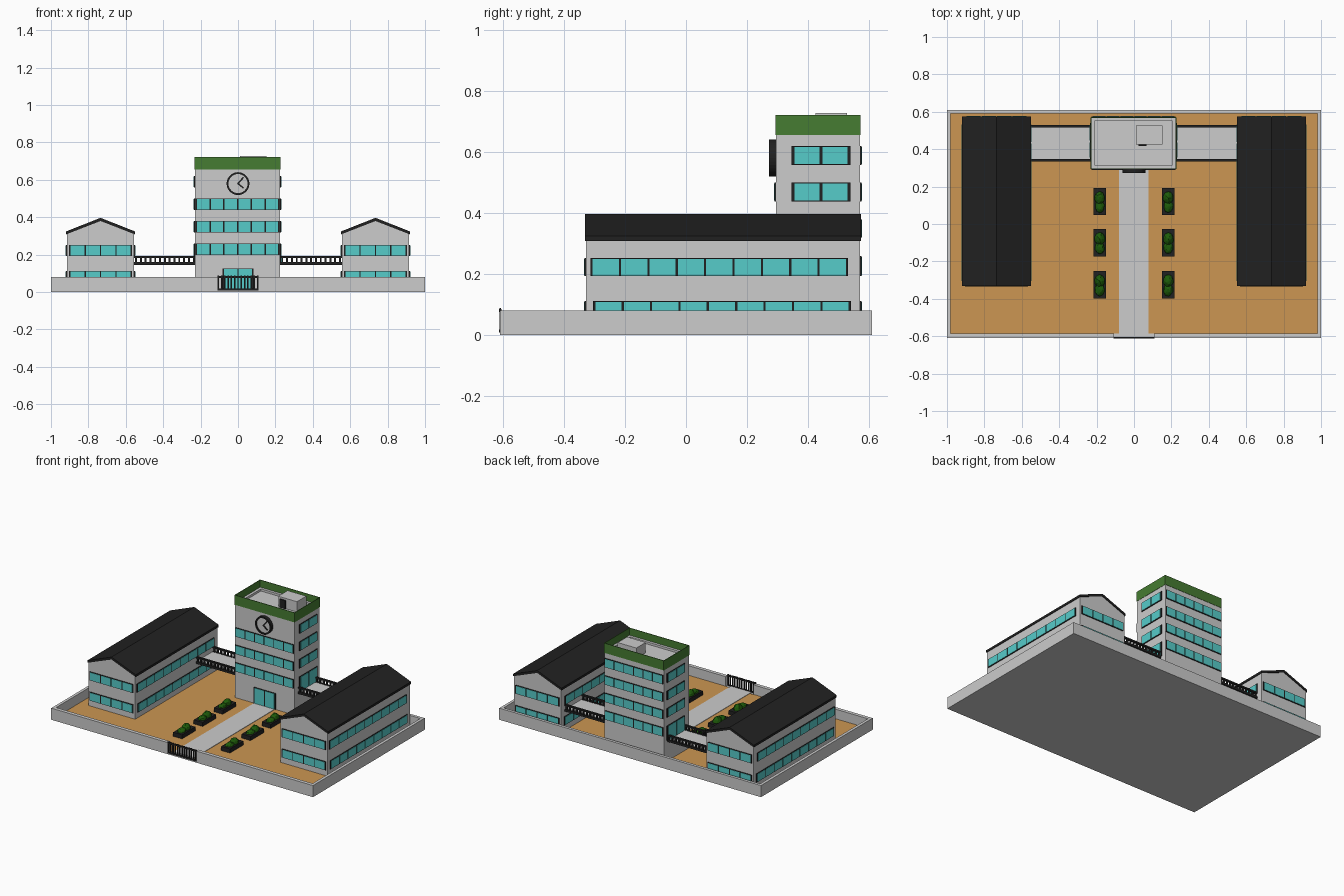
import bpy, bmesh, math, random
from mathutils import Matrix, Vector

if "Cube" in bpy.data.objects:
    bpy.data.objects.remove(bpy.data.objects["Cube"])

random.seed(4)


def srgb(r, g, b):
    return tuple(((c / 255 + 0.055) / 1.055) ** 2.4 for c in (r, g, b)) + (1,)


def material(name, *rgb):
    m = bpy.data.materials.new(name)
    m.diffuse_color = srgb(*rgb)
    m.use_nodes = True
    m.node_tree.nodes["Principled BSDF"].inputs["Base Color"].default_value = m.diffuse_color
    return m


GREY = material("light grey", 204, 204, 204)
DARK = material("near black", 33, 33, 33)
GLASS = material("teal glass", 86, 204, 202)
SAND = material("sandy ground", 204, 150, 82)
FENCE = material("fence green", 70, 124, 50)
LEAF = material("leaf green", 30, 92, 10)

parts = {}


def part(name, mat):
    """One growing mesh per named part."""
    if name not in parts:
        parts[name] = (bmesh.new(), mat)
    return parts[name][0]


def box(name, mat, x0, x1, y0, y1, z0, z1):
    m = Matrix.Translation(((x0 + x1) / 2, (y0 + y1) / 2, (z0 + z1) / 2))
    m = m @ Matrix.Diagonal((abs(x1 - x0), abs(y1 - y0), abs(z1 - z0), 1))
    bmesh.ops.create_cube(part(name, mat), size=1, matrix=m)


def extrude_profile(name, mat, pts, y0, y1):
    """Closed x-z outline pushed along y."""
    bm = part(name, mat)
    f = bm.faces.new([bm.verts.new((x, y0, z)) for x, z in pts])
    g = bmesh.ops.extrude_face_region(bm, geom=[f])["geom"]
    bmesh.ops.translate(bm, vec=(0, y1 - y0, 0),
                        verts=[v for v in g if isinstance(v, bmesh.types.BMVert)])
    bmesh.ops.recalc_face_normals(bm, faces=bm.faces[:])


def windows(name, axis, wall, out, u0, u1, z0, z1, n, bar=0.007):
    """Dark plate with n glass panes on a wall; out is the outward sign."""
    def plate(kind, mat, a, b, c, d, t):
        w = sorted((wall - 0.002 * out, wall + t * out))
        if axis == "y":
            box(name + kind, mat, a, b, *w, c, d)
        else:
            box(name + kind, mat, *w, a, b, c, d)
    plate("_frames", DARK, u0, u1, z0, z1, 0.005)
    step = (u1 - u0 - bar) / n
    for i in range(n):
        a = u0 + bar + i * step
        plate("_glass", GLASS, a, a + step - bar, z0 + 0.003, z1 - 0.003, 0.007)


# Base slab, yard, path
G = 0.014
box("base_slab", GREY, -1, 1, -0.61, 0.61, 0, 0.01)
box("yard", SAND, -0.98, 0.98, -0.585, 0.59, 0.008, G)
box("path", GREY, -0.08, 0.077, -0.60, 0.30, 0.009, G + 0.003)

# Perimeter wall with a gap for the gate
for s in (-1, 1):
    box("perimeter_wall", GREY, s * 0.98, s, -0.61, 0.61, 0.005, 0.08)
    box("perimeter_wall", GREY, s * 0.108, s * 0.98, -0.61, -0.585, 0.005, 0.08)
box("perimeter_wall", GREY, -0.98, 0.98, 0.59, 0.61, 0.005, 0.08)

# Gate
for z in (0.008, 0.075):
    box("gate", DARK, -0.11, 0.11, -0.613, -0.605, z, z + 0.01)
for i in range(13):
    x = -0.105 + i * 0.0175
    box("gate", DARK, x - 0.004, x + 0.004, -0.612, -0.606, 0.008, 0.088)

# Tower
TX0, TX1, TY0, TY1 = -0.23, 0.225, 0.295, 0.57
box("tower", GREY, TX0, TX1, TY0, TY1, 0.01, 0.657)
for z in (0.197, 0.318, 0.438, 0.558):
    if z < 0.5:
        windows("tower", "y", TY0, -1, -0.226, 0.222, z, z + 0.062, 6)
    windows("tower", "y", TY1, 1, -0.226, 0.222, z, z + 0.062, 6)
    for wall, s in ((TX0, -1), (TX1, 1)):
        low = 0.157 if z < 0.3 else z
        windows("tower", "x", wall, s, 0.345, 0.539, low, z + 0.062, 2, 0.01)
windows("entrance_door", "y", TY0, -1, -0.083, 0.083, G, 0.126, 2, 0.008)

# Green roof fence, rim and stair hut
for y in (TY0, TY1):
    box("roof_fence", FENCE, TX0, TX1, y - 0.002, y + 0.002, 0.655, 0.722)
    s = 1 if y == TY0 else -1
    box("roof_rim", GREY, TX0 + .002, TX1 - .002, y + s * .002, y + s * 0.02, 0.65, 0.672)
for x in (TX0, TX1):
    box("roof_fence", FENCE, x - 0.002, x + 0.002, TY0, TY1, 0.655, 0.722)
    s = 1 if x == TX0 else -1
    box("roof_rim", GREY, x + s * .002, x + s * 0.02, TY0 + .02, TY1 - .02, 0.65, 0.672)
box("stair_hut", GREY, 0.01, 0.153, 0.425, 0.527, 0.65, 0.728)
box("stair_hut_door", DARK, 0.025, 0.068, 0.418, 0.427, 0.657, 0.715)


# Clock: rim, face, hands
def disc(name, mat, r, y0, y1):
    m = Matrix.Translation((0, (y0 + y1) / 2, 0.58)) @ Matrix.Rotation(math.pi / 2, 4, "X")
    bmesh.ops.create_cone(part(name, mat), cap_ends=True, segments=32, radius1=r,
                          radius2=r, depth=y1 - y0, matrix=m)


bm = part("clock_rim", DARK)
rings = []
for r, y in ((0.061, 0.297), (0.061, 0.272), (0.051, 0.272), (0.051, 0.297)):
    rings.append([bm.verts.new((r * math.cos(a), y, 0.58 + r * math.sin(a)))
                  for a in (i * math.tau / 32 for i in range(32))])
for k in range(4):
    p, q = rings[k], rings[(k + 1) % 4]
    for i in range(32):
        j = (i + 1) % 32
        bm.faces.new((p[i], p[j], q[j], q[i]))
bmesh.ops.recalc_face_normals(bm, faces=bm.faces[:])
disc("clock_face", GREY, 0.053, 0.279, 0.296)
for dx, dz in ((0.027, 0.031), (0.027, -0.022)):
    m = Matrix.Translation((dx / 2, 0.277, 0.58 + dz / 2))
    m = m @ Matrix.Rotation(-math.atan2(dz, dx), 4, "Y")
    m = m @ Matrix.Diagonal((math.hypot(dx, dz) + 0.008, 0.006, 0.008, 1))
    bmesh.ops.create_cube(part("clock_hands", DARK), size=1, matrix=m)

# Side wings with gable roofs, and bridges to the tower
WY0, WY1, CX, HW = -0.328, 0.57, 0.735, 0.179
for s in (-1, 1):
    c = s * CX
    side = "right" if s > 0 else "left"
    wing = side + "_wing"
    extrude_profile(wing, GREY, [(c - HW, 0.01), (c + HW, 0.01), (c + HW, 0.312),
                                 (c, 0.382), (c - HW, 0.312)], WY0, WY1)
    e = HW + 0.006
    extrude_profile(wing + "_roof", DARK, [(c - e, 0.308), (c, 0.38), (c + e, 0.308),
                                           (c + e, 0.324), (c, 0.397), (c - e, 0.324)],
                    WY0 - 0.003, WY1 + 0.004)
    for z, shift in ((0.053, 0.009), (0.193, 0)):
        for wall, out in ((WY0, -1), (WY1, 1)):
            windows(wing, "y", wall, out, c - 0.168, c + 0.168, z, z + 0.059, 4)
        for out in (-1, 1):
            windows(wing, "x", c + out * HW, out, -0.313 + shift, 0.531 + shift,
                    z, z + 0.059, 9)
    # Bridge deck and railings
    x0, x1 = sorted((s * 0.224, s * 0.558))
    box(side + "_bridge_deck", GREY, x0, x1, 0.345, 0.52, 0.148, 0.158)
    for y in (0.341, 0.523):
        for z0, z1 in ((0.146, 0.16), (0.183, 0.193)):
            box(side + "_bridge_rail", DARK, x0, x1, y - 0.007, y + 0.007, z0, z1)
        for i in range(13):
            x = x0 + (x1 - x0) * (i + 0.5) / 13
            box(side + "_bridge_rail", DARK, x - 0.005, x + 0.005, y - 0.005, y + 0.005,
                0.15, 0.19)

# Planters with bushes
for s in (-1, 1):
    for y in (0.12, -0.1, -0.325):
        x = s * 0.183
        box("planters", DARK, x - 0.034, x + 0.034, y - 0.073, y + 0.073, 0.01, 0.042)
        for dy, r, h in ((-0.026, 0.026, 0.02), (0.02, 0.028, 0.034)):
            m = Matrix.Translation((x, y + dy, 0.043)) @ Matrix.Diagonal((r, 0.035, h, 1))
            res = bmesh.ops.create_icosphere(part("bushes", LEAF), subdivisions=2,
                                             radius=1, matrix=m)
            for v in res["verts"]:
                v.co += Vector([random.uniform(-0.002, 0.002) for _ in range(3)])

# Turn every part into an object
for name, (bm, mat) in parts.items():
    me = bpy.data.meshes.new(name)
    bm.to_mesh(me)
    bm.free()
    me.materials.append(mat)
    bpy.context.collection.objects.link(bpy.data.objects.new(name, me))
